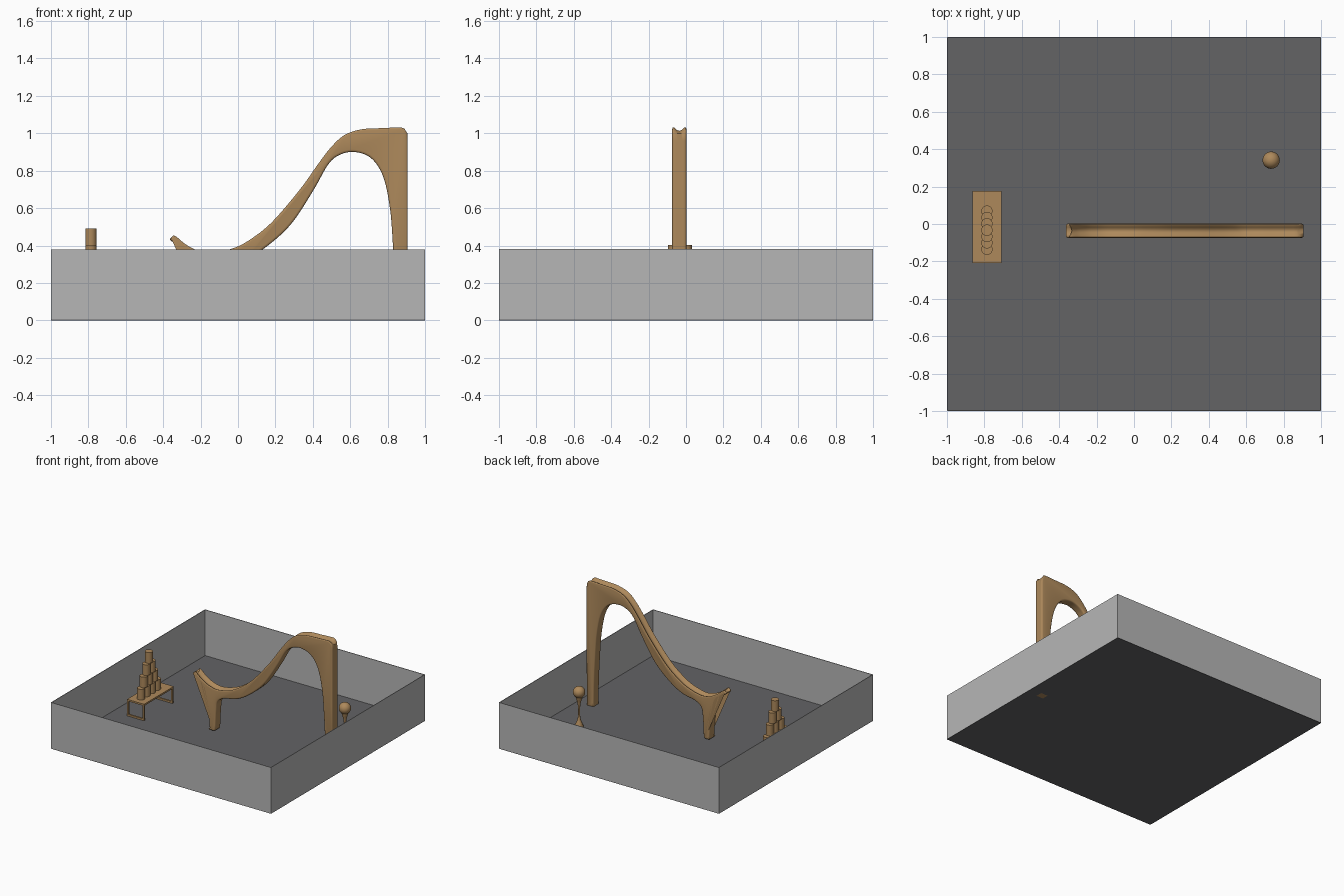
import bpy, bmesh, math
from mathutils import Vector

if "Cube" in bpy.data.objects:
    bpy.data.objects.remove(bpy.data.objects["Cube"])


def material(name, rgb):
    m = bpy.data.materials.new(name)
    m.diffuse_color = (*rgb, 1)
    m.use_nodes = True
    m.node_tree.nodes["Principled BSDF"].inputs["Base Color"].default_value = m.diffuse_color
    return m


WOOD = material("tan wood", (0.42, 0.25, 0.105))
WALL = material("light grey wall", (0.47, 0.47, 0.47))
FLOOR = material("dark grey floor", (0.125, 0.125, 0.13))


def finish(name, bm, mat, smooth=None):
    bmesh.ops.recalc_face_normals(bm, faces=bm.faces)
    me = bpy.data.meshes.new(name)
    bm.to_mesh(me)
    bm.free()
    me.materials.append(mat)
    if smooth:
        me.shade_smooth()
        me.set_sharp_from_angle(angle=math.radians(smooth))
    ob = bpy.data.objects.new(name, me)
    bpy.context.collection.objects.link(ob)
    return ob


def box(name, lo, hi, mat):
    bm = bmesh.new()
    bmesh.ops.create_cube(bm, size=1)
    for v in bm.verts:
        v.co = [l + (c + 0.5) * (h - l) for c, l, h in zip(v.co, lo, hi)]
    return finish(name, bm, mat)


def lathe(name, profile, center, n=32):
    bm = bmesh.new()
    rings = [[bm.verts.new((center[0] + r * math.cos(2 * math.pi * i / n),
                            center[1] + r * math.sin(2 * math.pi * i / n),
                            center[2] + z)) for i in range(n)] for r, z in profile]
    for a, b in zip(rings, rings[1:]):
        for i in range(n):
            j = (i + 1) % n
            bm.faces.new((a[i], a[j], b[j], b[i]))
    bm.faces.new(rings[0])
    bm.faces.new(rings[-1])
    return finish(name, bm, WOOD, 40)


def spline(pts, steps=6):
    p = [Vector(q) for q in pts]
    p = [p[0] * 2 - p[1]] + p + [p[-1] * 2 - p[-2]]
    out = []
    for i in range(1, len(p) - 2):
        a, b, c, d = p[i - 1:i + 3]
        for s in range(steps):
            t = s / steps
            out.append(0.5 * (2 * b + (c - a) * t + (2 * a - 5 * b + 4 * c - d) * t**2
                              + (3 * b - a - 3 * c + d) * t**3))
    return out + [p[-2]]


# Open tray: floor and four thin walls
H, T = 0.38, 0.005
box("tray_floor", (-1, -1, 0), (1, 1, 0.004), FLOOR)
box("front_wall", (-1, -1, 0.001), (1, -1 + T, H), WALL)
box("back_wall", (-1, 1 - T, 0.001), (1, 1, H), WALL)
box("left_wall", (-1, -1 + T, 0.001), (-1 + T, 1 - T, H), WALL)
box("right_wall", (1 - T, -1 + T, 0.001), (1, 1 - T, H), WALL)

# Ramp: side outline sliced across its width, with a hollow running surface on top
top = spline([(-.345, .456), (-.325, .445), (-.28, .408), (-.22, .376), (-.14, .36),
              (-.03, .385), (.06, .43), (.18, .525), (.33, .7), (.43, .84), (.5, .93),
              (.57, .992), (.66, 1.022), (.76, 1.028), (.87, 1.033)])
end = [Vector(q) for q in ((.89, 1.025), (.905, 1.0), (.907, .96), (.907, .5), (.905, 0))]
arch = spline([(.842, 0), (.838, .2), (.828, .4), (.812, .6), (.775, .77), (.71, .868),
               (.62, .9), (.54, .883), (.48, .83), (.4, .69), (.28, .51), (.14, .385),
               (.03, .325), (-.08, .3), (-.135, .26), (-.15, .18), (-.158, .03)])
foot = spline([(-.165, .015), (-.185, .01), (-.202, .016), (-.21, .03), (-.222, .2),
               (-.24, .3), (-.295, .38), (-.358, .425), (-.363, .437)])
outline = top + end + arch + foot
N = len(outline)
normals = []
for i, p in enumerate(outline):
    d = outline[(i + 1) % N] - outline[i - 1]
    normals.append(Vector((-d.y, d.x)).normalized())
# (offset across width, edge rounding, groove depth)
half = [(.038, .013, .012), (.0365, .006, .004), (.033, .002, .001), (.027, 0, .003),
        (.018, 0, .012), (.009, 0, .018)]
slices = [(-y, r, g) for y, r, g in half] + [(0, 0, .02)] + half[::-1]
bm = bmesh.new()
loops = []
for y, r, g in slices:
    ring = []
    for i, (p, n) in enumerate(zip(outline, normals)):
        q = p - n * (g if i < len(top) + 1 else r)
        ring.append(bm.verts.new((q.x, y - 0.036, max(q.y, 0))))
    loops.append(ring)
for a, b in zip(loops, loops[1:]):
    for i in range(N):
        j = (i + 1) % N
        bm.faces.new((a[i], a[j], b[j], b[i]))
bm.faces.new(loops[0])
bm.faces.new(loops[-1])
finish("ramp", bm, WOOD, 50)

# Low table with a closed frame at each end
X0, X1, Y0, Y1, Z, B = -.863, -.708, -.208, .177, .14, .014
box("table_top", (X0, Y0, Z - B), (X1, Y1, Z), WOOD)
for side, y in (("front", Y0), ("back", Y1 - B)):
    box(side + "_left_leg", (X0, y, .004), (X0 + B, y + B, Z - B), WOOD)
    box(side + "_right_leg", (X1 - B, y, .004), (X1, y + B, Z - B), WOOD)
    box(side + "_foot_bar", (X0 + B, y, .004), (X1 - B, y + B, .004 + B), WOOD)

# Pyramid of cups
CH, GAP = .0875, .068
for row in range(4):
    count = 4 - row
    for k in range(count):
        y = -.033 + (k - (count - 1) / 2) * GAP
        lathe(f"cup_{row}_{k}", [(.03, 0), (.03, CH)], (-.786, y, Z + row * CH))

# Ball on a slender stand
BX, BY = .733, .341
lathe("ball_stand", [(.033, .002), (.032, .012), (.02, .04), (.011, .065), (.0075, .1),
                     (.0075, .15), (.011, .19), (.02, .225), (.026, .245), (.026, .25)], (BX, BY, 0))
bm = bmesh.new()
bmesh.ops.create_uvsphere(bm, u_segments=32, v_segments=20, radius=.046)
bmesh.ops.translate(bm, verts=bm.verts, vec=(BX, BY, .285))
finish("ball", bm, WOOD, 60)
